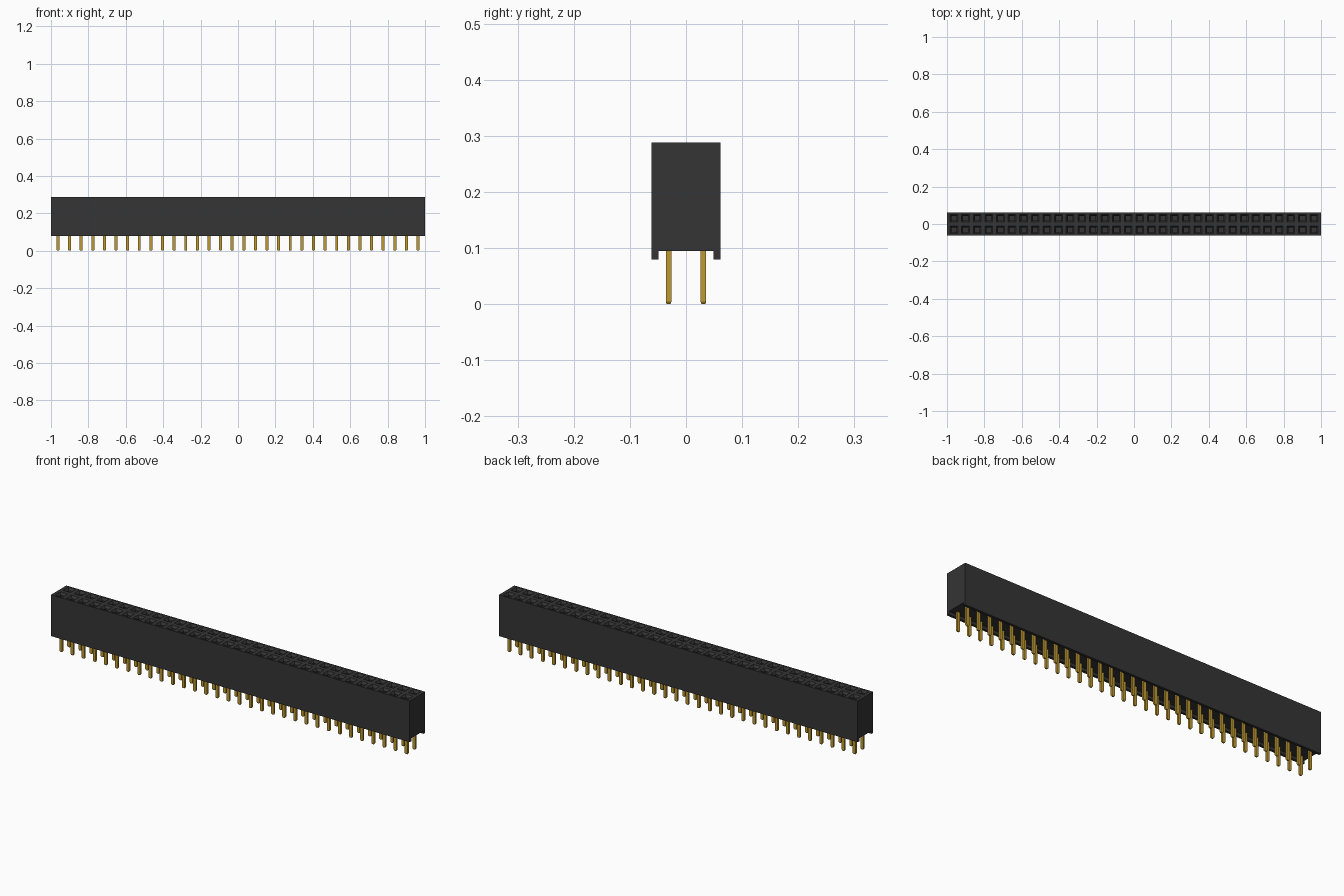
import bpy, bmesh

if "Cube" in bpy.data.objects:
    bpy.data.objects.remove(bpy.data.objects["Cube"])

# Main dimensions
COLS = 32
PITCH = 0.0621
HALF_X, HALF_Y = 1.0, 0.0612
TOP, UNDER, RAIL_Z = 0.288, 0.095, 0.08
PIN_X = [(i - (COLS - 1) / 2) * PITCH for i in range(COLS)]
PIN_Y = [-PITCH / 2, PITCH / 2]


def material(name, rgb):
    m = bpy.data.materials.new(name)
    m.use_nodes = True
    m.diffuse_color = (*rgb, 1)
    m.node_tree.nodes["Principled BSDF"].inputs["Base Color"].default_value = (*rgb, 1)
    return m


def finish(bm, name, mat):
    bmesh.ops.remove_doubles(bm, verts=bm.verts, dist=1e-5)
    bmesh.ops.recalc_face_normals(bm, faces=bm.faces)
    mesh = bpy.data.meshes.new(name)
    bm.to_mesh(mesh)
    bm.free()
    mesh.materials.append(mat)
    obj = bpy.data.objects.new(name, mesh)
    bpy.context.collection.objects.link(obj)
    return obj


def ring(bm, x0, x1, y0, y1, z):
    return [bm.verts.new(p) for p in ((x0, y0, z), (x1, y0, z), (x1, y1, z), (x0, y1, z))]


def square(bm, x, y, hx, hy, z):
    return ring(bm, x - hx, x + hx, y - hy, y + hy, z)


def skin(bm, rings, cap_start=False, cap_end=True):
    for a, b in zip(rings, rings[1:]):
        for i in range(4):
            j = (i + 1) % 4
            bm.faces.new((a[i], a[j], b[j], b[i]))
    if cap_start:
        bm.faces.new(rings[0][::-1])
    if cap_end:
        bm.faces.new(rings[-1])


black = material("black plastic", (0.035, 0.035, 0.035))
gold = material("gold metal", (0.52, 0.32, 0.03))

# Housing: a top made of socket cells, each with a sloped lead-in and a blind hole
bm = bmesh.new()
x_lines = [-HALF_X] + [x + PITCH / 2 for x in PIN_X[:-1]] + [HALF_X]
y_lines = [-HALF_Y, 0, HALF_Y]
for i, x in enumerate(PIN_X):
    for j, y in enumerate(PIN_Y):
        skin(bm, [
            ring(bm, x_lines[i], x_lines[i + 1], y_lines[j], y_lines[j + 1], TOP),
            square(bm, x, y, 0.021, 0.021, TOP),
            square(bm, x, y, 0.0125, 0.0125, TOP - 0.012),
            square(bm, x, y, 0.0125, 0.0125, 0.2),
        ])
bmesh.ops.remove_doubles(bm, verts=bm.verts, dist=1e-5)

# Housing walls and underside
rim = [e for e in bm.edges if e.is_boundary]
walls = bmesh.ops.extrude_edge_only(bm, edges=rim)["geom"]
for v in walls:
    if isinstance(v, bmesh.types.BMVert):
        v.co.z = UNDER
bmesh.ops.holes_fill(bm, edges=[e for e in bm.edges if e.is_boundary], sides=0)
finish(bm, "housing", black)

# Standoff rails along the lower long edges
for name, side in (("front_rail", -1), ("back_rail", 1)):
    bm = bmesh.new()
    y0, y1 = sorted((side * HALF_Y, side * (HALF_Y - 0.0125)))
    skin(bm, [ring(bm, -HALF_X, HALF_X, y0, y1, z) for z in (RAIL_Z, UNDER)], True, True)
    finish(bm, name, black)

# Contact pins with chamfered tips
for name, y in zip(("front_pins", "back_pins"), PIN_Y):
    bm = bmesh.new()
    for x in PIN_X:
        skin(bm, [
            square(bm, x, y, 0.0045, 0.0035, 0),
            square(bm, x, y, 0.0078, 0.0050, 0.005),
            square(bm, x, y, 0.0078, 0.0050, UNDER + 0.005),
        ], True, True)
    finish(bm, name, gold)
